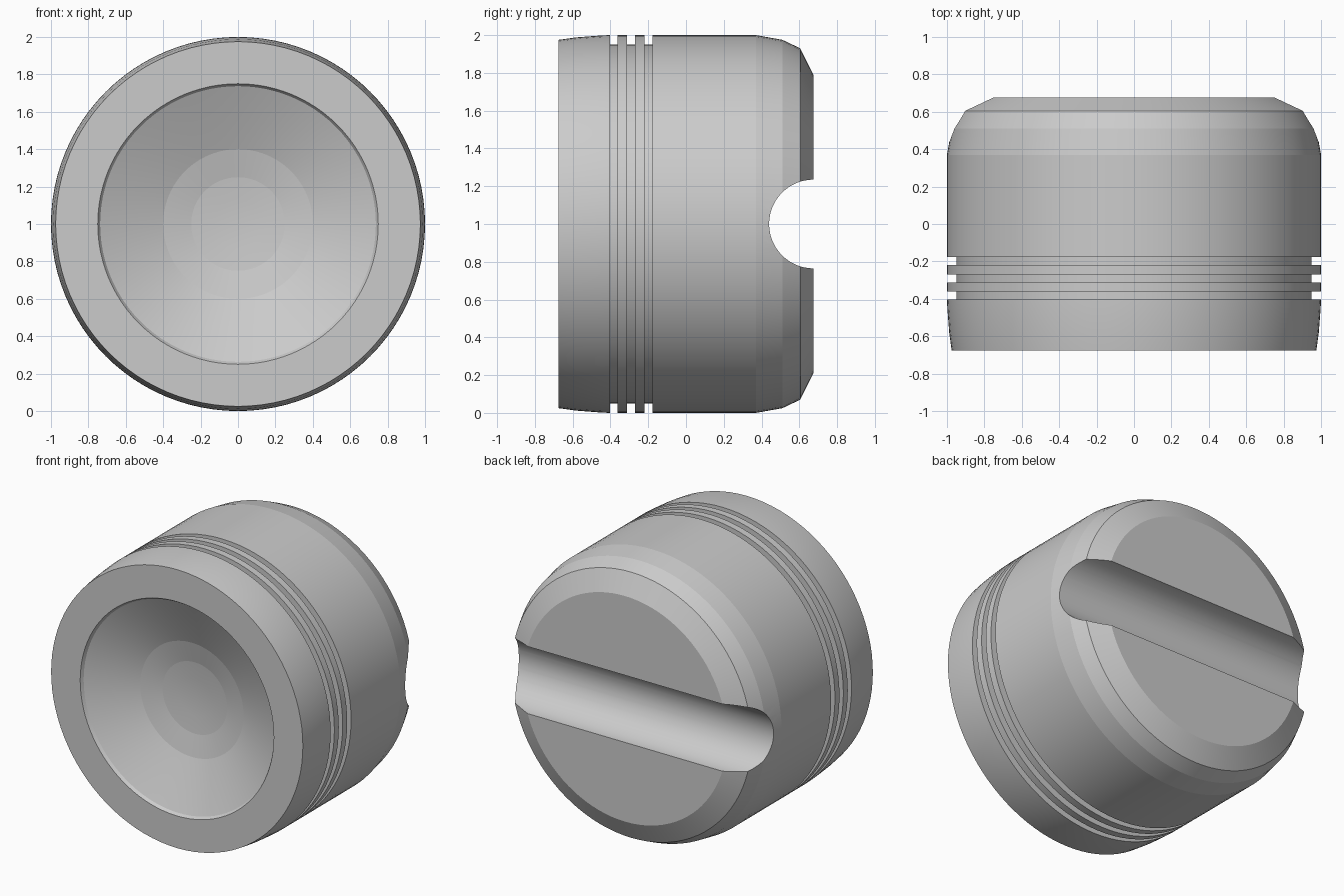
import bpy, bmesh
from math import sin, cos, tau, radians, pi

if "Cube" in bpy.data.objects:
    bpy.data.objects.remove(bpy.data.objects["Cube"])

SEGMENTS = 96
CENTRE_Z = 1.0


def lathe(name, profile):
    """Spin (radius, y) points around the y axis; both ends lie on the axis."""
    bm = bmesh.new()
    rings = []
    for r, y in profile:
        n = 1 if r == 0 else SEGMENTS
        rings.append([bm.verts.new((r * cos(tau * i / n), y, CENTRE_Z + r * sin(tau * i / n)))
                      for i in range(n)])
    for a, b in zip(rings, rings[1:]):
        for i in range(SEGMENTS):
            j = (i + 1) % SEGMENTS
            if len(a) == 1:
                bm.faces.new((a[0], b[i], b[j]))
            elif len(b) == 1:
                bm.faces.new((a[i], b[0], a[j]))
            else:
                bm.faces.new((a[i], b[i], b[j], a[j]))
    bmesh.ops.recalc_face_normals(bm, faces=bm.faces)
    mesh = bpy.data.meshes.new(name)
    bm.to_mesh(mesh)
    bm.free()
    obj = bpy.data.objects.new(name, mesh)
    bpy.context.collection.objects.link(obj)
    return obj


# Shallow stepped dish in the front face
dish = [(0, -0.46), (0.13, -0.465), (0.25, -0.477), (0.40, -0.51),
        (0.56, -0.575), (0.737, -0.655), (0.75, -0.675)]

# Front rim and gently flared side
side = [(0.975, -0.675), (0.988, -0.58), (0.998, -0.45)]

# Three square ring grooves
grooves = []
for start, end in ((-0.403, -0.362), (-0.313, -0.27), (-0.22, -0.177)):
    grooves += [(1.0, start), (0.95, start), (0.95, end), (1.0, end)]

# Rounded, chamfered back with flat face
back = [(1.0, 0.37), (0.975, 0.51), (0.93, 0.605), (0.79, 0.675), (0, 0.675)]

body = lathe("piston_body", dish + side + grooves + back)

# Half-round slot across the back
bpy.ops.mesh.primitive_cylinder_add(vertices=64, radius=0.235, depth=3,
                                    location=(0, 0.675, CENTRE_Z), rotation=(0, pi / 2, 0))
cutter = bpy.context.object
cutter.name = "slot_cutter"
cut = body.modifiers.new("slot", 'BOOLEAN')
cut.operation = 'DIFFERENCE'
cut.solver = 'EXACT'
cut.object = cutter

bpy.ops.object.select_all(action='DESELECT')
body.select_set(True)
bpy.context.view_layer.objects.active = body
bpy.ops.object.modifier_apply(modifier=cut.name)
bpy.data.objects.remove(cutter, do_unlink=True)

# Smooth round the circumference, crisp between bands
bpy.ops.object.shade_smooth_by_angle(angle=radians(6))
